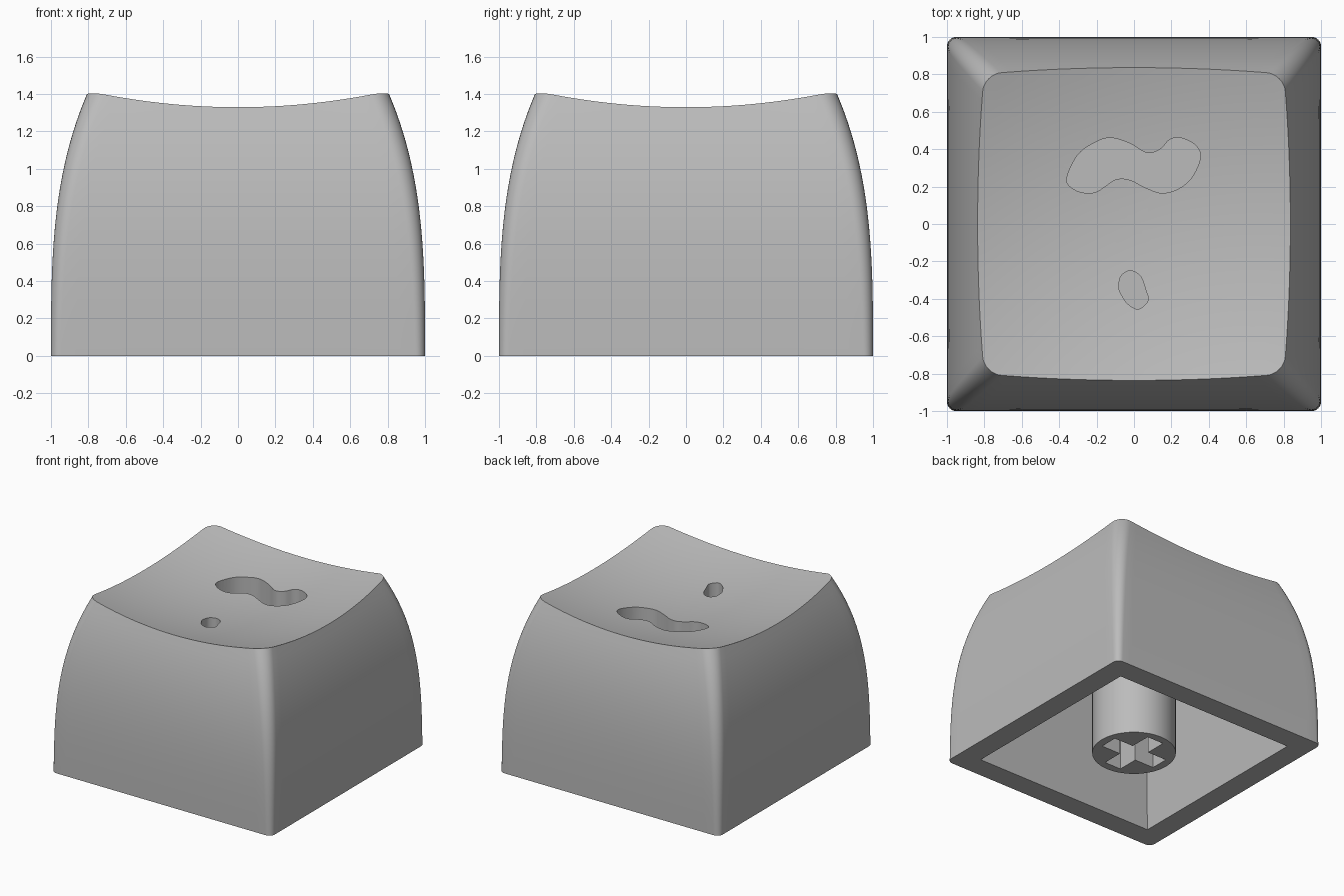
import bpy
import bmesh
import math
from mathutils import Vector

cube = bpy.data.objects.get("Cube")
if cube:
    bpy.data.objects.remove(cube, do_unlink=True)

grey = bpy.data.materials.new("plain grey")
grey.use_nodes = True
colour = (0.5, 0.5, 0.5, 1)
grey.diffuse_color = colour
grey.node_tree.nodes["Principled BSDF"].inputs["Base Color"].default_value = colour

CEILING = 0.98
GLYPH_FLOOR = 1.06


def make_object(name, bm):
    bmesh.ops.recalc_face_normals(bm, faces=bm.faces)
    mesh = bpy.data.meshes.new(name)
    bm.to_mesh(mesh)
    bm.free()
    mesh.materials.append(grey)
    obj = bpy.data.objects.new(name, mesh)
    bpy.context.collection.objects.link(obj)
    return obj


def loft(name, rings, centre=None):
    """Skin a stack of closed rings; cap the ends, fanning the last to centre."""
    bm = bmesh.new()
    loops = [[bm.verts.new(p) for p in ring] for ring in rings]
    n = len(loops[0])
    for low, high in zip(loops, loops[1:]):
        for i in range(n):
            j = (i + 1) % n
            bm.faces.new((low[i], low[j], high[j], high[i]))
    bm.faces.new(loops[0][::-1])
    if centre:
        tip = bm.verts.new(centre)
        for i in range(n):
            bm.faces.new((loops[-1][i], loops[-1][(i + 1) % n], tip))
    else:
        bm.faces.new(loops[-1])
    return make_object(name, bm)


def prism(name, outline, z0, z1):
    return loft(name, [[(x, y, z) for x, y in outline] for z in (z0, z1)])


def cut(target, cutter):
    mod = target.modifiers.new("cut", "BOOLEAN")
    mod.operation = "DIFFERENCE"
    mod.solver = "EXACT"
    mod.object = cutter
    bpy.context.view_layer.objects.active = target
    bpy.ops.object.modifier_apply(modifier=mod.name)
    bpy.data.objects.remove(cutter, do_unlink=True)


def smooth(obj, angle=30):
    bpy.ops.object.select_all(action="DESELECT")
    obj.select_set(True)
    bpy.context.view_layer.objects.active = obj
    bpy.ops.object.shade_smooth_by_angle(angle=math.radians(angle))


def closed_curve(points, steps=6):
    """Smooth closed Catmull-Rom curve through the points."""
    pts = [Vector(p) for p in points]
    n = len(pts)
    out = []
    for i in range(n):
        a, b, c, d = (pts[(i + k) % n] for k in (-1, 0, 1, 2))
        for s in range(steps):
            t = s / steps
            p = 0.5 * (2 * b + (c - a) * t + (2 * a - 5 * b + 4 * c - d) * t * t
                       + (3 * b - a - 3 * c + d) * t ** 3)
            out.append((p.x, p.y))
    return out


def dish(x, y):
    return 1.226 + 0.147 * (x * x + y * y)


# Rounded-square section: each sample is a (side position, arc angle) pair
SIDE, ARC = 24, 8
samples = []
for q in range(4):
    samples += [(q, -1 + 2 * i / SIDE, 0) for i in range(SIDE)]
    samples += [(q, 1, math.pi / 2 * i / ARC) for i in range(ARC)]


def section(sample, z):
    q, side, arc = sample
    t = z / 1.41
    half = 1 - 0.197 * t ** 3.1
    r = 0.05 + 0.05 * t
    x = half - r + r * math.cos(arc)
    y = side * (half - r) + r * math.sin(arc)
    for _ in range(q):
        x, y = -y, x
    return x, y


# Curved shell whose rim lies on the dished top
rim = []
for s in samples:
    z = 1.35
    for _ in range(30):
        z = dish(*section(s, z))
    rim.append(z)

LEVELS, TOP_RINGS = 20, 14
rings = []
for k in range(LEVELS + 1):
    ring = []
    for s, top in zip(samples, rim):
        z = top * k / LEVELS
        ring.append((*section(s, z), z))
    rings.append(ring)
edge = rings[-1]
for k in range(1, TOP_RINGS):
    f = 1 - k / TOP_RINGS
    rings.append([(x * f, y * f, dish(x * f, y * f)) for x, y, z in edge])
shell = loft("keycap_shell", rings, (0, 0, dish(0, 0)))

# Hollow underside with slightly tapered walls
corners = [(-1, -1), (1, -1), (1, 1), (-1, 1)]
cavity = loft("cavity_cutter", [[(x * h, y * h, z) for x, y in corners]
                                for h, z in ((0.828, -0.1), (0.74, CEILING))])
cut(shell, cavity)

# Engraved wave and dot in the top
wave = [(-.36, .24), (-.30, .37), (-.20, .44), (-.12, .46), (-.02, .43),
        (.07, .38), (.14, .40), (.19, .45), (.25, .46), (.33, .42),
        (.355, .355), (.31, .25), (.24, .19), (.15, .165), (.06, .195),
        (-.02, .235), (-.09, .24), (-.15, .205), (-.195, .175), (-.25, .165),
        (-.32, .185)]
dot = [(-.08, -.345), (-.07, -.28), (-.02, -.25), (.035, -.28), (.065, -.36),
       (.075, -.41), (.025, -.455), (-.03, -.43), (-.06, -.39)]
for outline in (wave, dot):
    cut(shell, prism("engraving_cutter", closed_curve(outline), GLYPH_FLOOR, 1.6))
smooth(shell)

# Round stem with a cross-shaped socket
circle = [(0.315 * math.cos(a), 0.315 * math.sin(a))
          for a in (2 * math.pi * i / 64 for i in range(64))]
stem = prism("stem", circle, 0, CEILING + 0.02)
L, W = 0.25, 0.075
arm = [(L, -W), (L, W), (W, W)]
cross = []
for q in range(4):
    for x, y in arm:
        for _ in range(q):
            x, y = -y, x
        cross.append((x, y))
cut(stem, prism("socket_cutter", cross, -0.1, 0.45))
smooth(stem)
